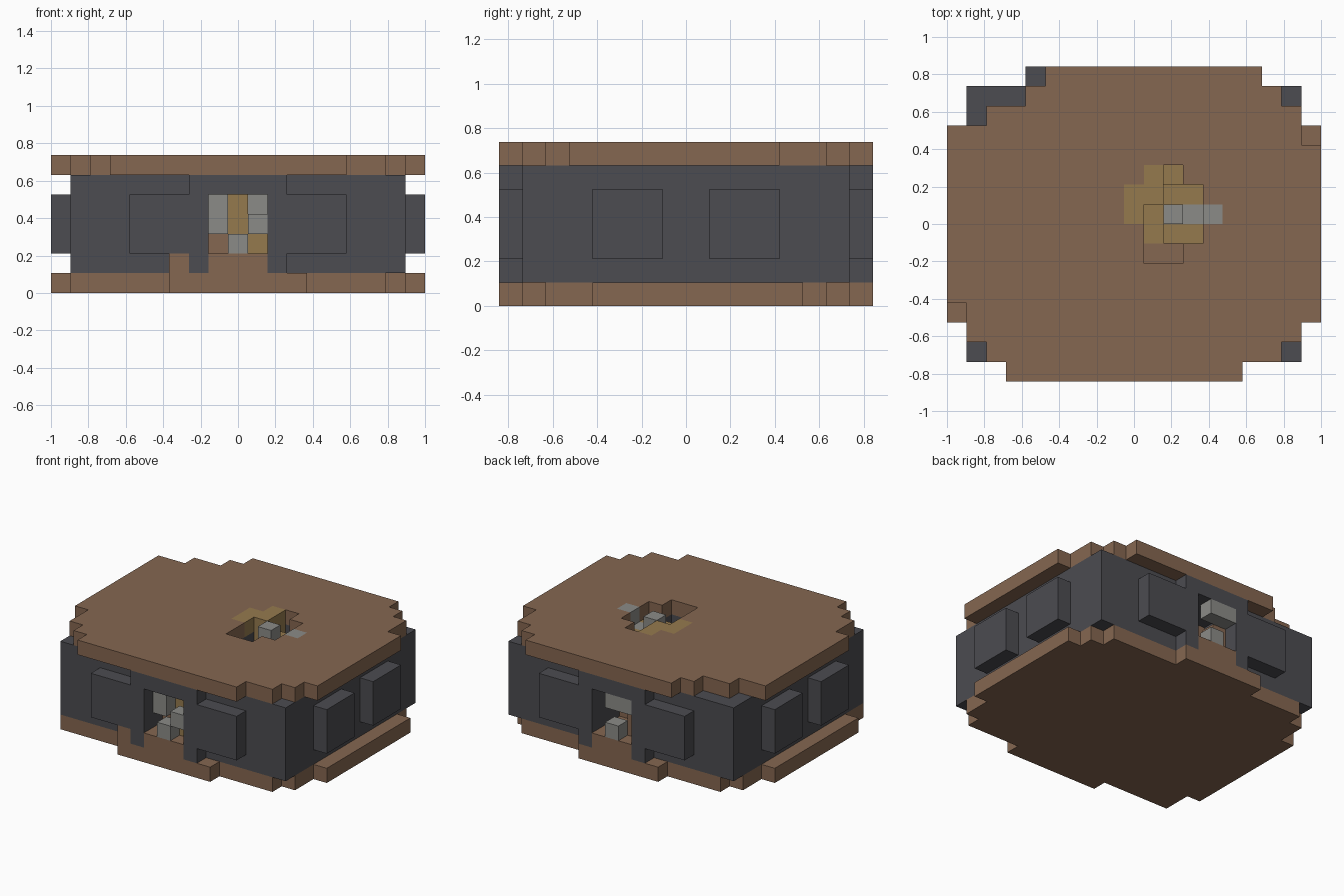
import bpy
import bmesh
from math import radians
from mathutils import Vector

cube = bpy.data.objects.get("Cube")
if cube:
    bpy.data.objects.remove(cube, do_unlink=True)

WIDE, DEEP = 19, 16
UNIT = 2 / WIDE
grid = {}


def make_material(name, colour):
    mat = bpy.data.materials.new(name)
    mat.use_nodes = True
    mat.diffuse_color = (*colour, 1)
    mat.node_tree.nodes["Principled BSDF"].inputs["Base Color"].default_value = (*colour, 1)
    return mat


BROWN = make_material("brown clay", (0.235, 0.135, 0.082))
DARK = make_material("dark slate", (0.072, 0.072, 0.082))
GREY = make_material("grey stone", (0.26, 0.26, 0.245))
GOLD = make_material("dull gold", (0.30, 0.195, 0.076))


def cells(xs, ys, zs):
    """Inclusive ranges of blocks; a single number means one block."""
    spans = [(s, s) if isinstance(s, int) else s for s in (xs, ys, zs)]
    rx, ry, rz = [range(a, b + 1) for a, b in spans]
    return [(x, y, z) for x in rx for y in ry for z in rz]


def fill(part, mat, xs, ys, zs):
    for cell in cells(xs, ys, zs):
        grid[cell] = (part, mat)


def carve(xs, ys, zs):
    for cell in cells(xs, ys, zs):
        grid.pop(cell, None)


def slab(part, z, rows):
    for y, (first, last) in enumerate(rows):
        fill(part, BROWN, (first, last), y, z)


# Stepped base and roof slabs, one row of blocks at a time from the front
slab("base_slab", 0, [(6, 12), (1, 16), (1, 17), (0, 17)] + [(0, 18)] * 8
     + [(1, 18), (1, 17), (2, 16), (6, 11)])
slab("roof_slab", 6, [(3, 14), (2, 16), (1, 17), (1, 18)] + [(0, 18)] * 8
     + [(0, 17), (2, 17), (4, 16), (5, 15)])

# Walls with raised side panels
fill("walls", DARK, (1, 17), (1, 14), (1, 5))
for x in (0, WIDE - 1):
    for y in (4, 9):
        fill("side_panels", DARK, x, (y, y + 2), (2, 4))

# Front and back panels, doorway frames, openings and sills
for side, y in (("front", 0), ("back", DEEP - 1)):
    inward = 1 if y == 0 else -1
    fill(side + "_panels", DARK, (4, 14), y, (2, 4))
    fill(side + "_frame", DARK, (7, 11), y, (1, 5))
    fill(side + "_sill", BROWN, (8, 10), y, 1)
    for step in range(3):
        carve((8, 10), y + inward * step, (2, 4))
        fill(side + "_sill", BROWN, (8, 10), y + inward * step, 1)
    fill(side + "_inner_wall", BROWN, (8, 10), y + inward * 3, (2, 4))
fill("front_sill", BROWN, 6, 0, 1)

# Loose blocks inside the front doorway
fill("front_stones", GREY, 9, 0, 2)
fill("front_stones", GREY, 10, 0, 3)
fill("front_stones", GREY, 8, (1, 2), (3, 4))
fill("front_stones", GREY, 10, 3, 4)
fill("front_gold", GOLD, 9, 2, (3, 4))
fill("front_gold", GOLD, 10, (1, 2), 2)
fill("front_inner_wall", BROWN, 8, 2, 2)

# Loose blocks inside the back doorway
fill("back_stones", GREY, (8, 9), 15, 4)
fill("back_stones", GREY, 9, 15, 2)
fill("back_inner_wall", BROWN, 8, 14, (2, 3))

# Gold and grey inlay around the roof pit
fill("roof_gold", GOLD, (9, 10), (8, 9), 6)
fill("roof_gold", GOLD, 10, 10, 6)
fill("pit_gold", GOLD, (10, 12), (7, 10), (4, 5))
fill("pit_floor", BROWN, (10, 11), 6, (3, 4))
fill("roof_stones", GREY, (11, 13), 8, (5, 6))

# Roof pit, deeper in some places
carve((11, 12), 9, 6)
carve(12, 8, 6)
carve((11, 12), 7, 6)
carve(10, (7, 8), (5, 6))
carve(11, 10, (5, 6))
carve((10, 11), 6, (5, 6))


def corner(x, y, z):
    return Vector((x - WIDE / 2, y - DEEP / 2, z)) * UNIT


def build(part):
    """Skin the exposed block faces of one part and merge flat areas."""
    bm = bmesh.new()
    mat = None
    for cell, (owner, colour) in grid.items():
        if owner != part:
            continue
        mat = colour
        for axis in range(3):
            u, v = (axis + 1) % 3, (axis + 2) % 3
            for side in (0, 1):
                near = list(cell)
                near[axis] += 1 if side else -1
                if tuple(near) in grid:
                    continue
                ring = []
                for du, dv in ((0, 0), (1, 0), (1, 1), (0, 1)):
                    p = list(cell)
                    p[axis] += side
                    p[u] += du
                    p[v] += dv
                    ring.append(bm.verts.new(corner(*p)))
                bm.faces.new(ring if side else ring[::-1])
    bmesh.ops.remove_doubles(bm, verts=bm.verts, dist=UNIT / 100)
    bmesh.ops.dissolve_limit(bm, angle_limit=radians(1), verts=bm.verts, edges=bm.edges)
    mesh = bpy.data.meshes.new(part)
    bm.to_mesh(mesh)
    bm.free()
    mesh.materials.append(mat)
    bpy.context.collection.objects.link(bpy.data.objects.new(part, mesh))


for part in sorted({owner for owner, _ in grid.values()}):
    build(part)
